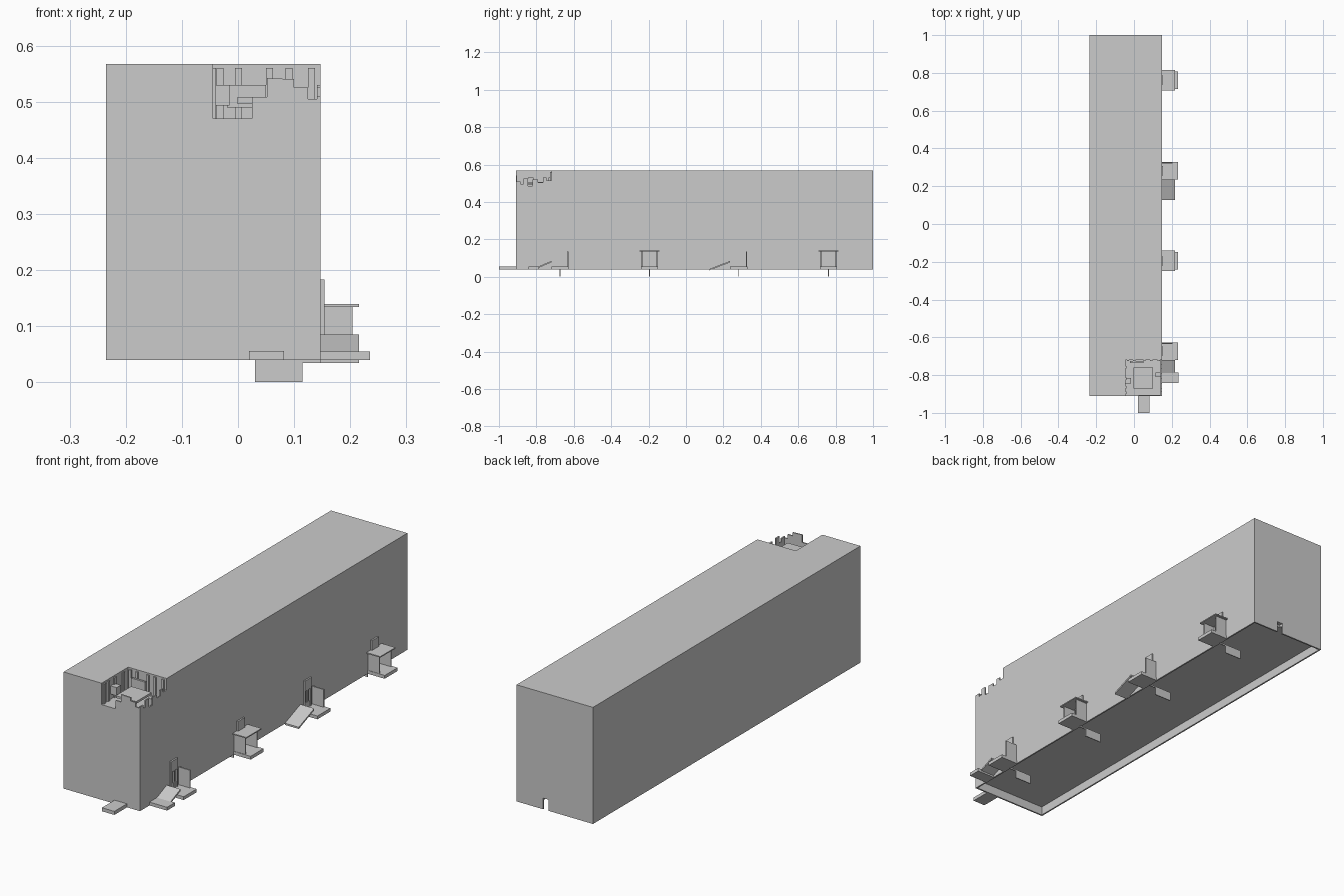
import bpy, bmesh

if "Cube" in bpy.data.objects:
    bpy.data.objects.remove(bpy.data.objects["Cube"])


def prism(name, pts, axis, a, b):
    """Extrude a 2D profile along axis 'x' (profile y,z) or 'y' (profile x,z)."""
    bm = bmesh.new()
    def place(p, t):
        return (t, p[0], p[1]) if axis == 'x' else (p[0], t, p[1])
    lo = [bm.verts.new(place(p, a)) for p in pts]
    hi = [bm.verts.new(place(p, b)) for p in pts]
    bm.faces.new(lo)
    bm.faces.new(hi)
    n = len(pts)
    for i in range(n):
        j = (i + 1) % n
        bm.faces.new((lo[i], lo[j], hi[j], hi[i]))
    bmesh.ops.recalc_face_normals(bm, faces=bm.faces)
    me = bpy.data.meshes.new(name)
    bm.to_mesh(me)
    bm.free()
    ob = bpy.data.objects.new(name, me)
    bpy.context.collection.objects.link(ob)
    return ob


def box(name, x0, x1, y0, y1, z0, z1):
    return prism(name, [(y0, z0), (y1, z0), (y1, z1), (y0, z1)], 'x', x0, x1)


def cut(ob, cutter):
    m = ob.modifiers.new("cut", 'BOOLEAN')
    m.operation = 'DIFFERENCE'
    m.solver = 'EXACT'
    m.object = cutter
    bpy.context.view_layer.objects.active = ob
    bpy.ops.object.modifier_apply(modifier=m.name)
    bpy.data.objects.remove(cutter)


L, R, F, B = -0.235, 0.147, -0.91, 1.0
BOT, TOP = 0.04, 0.567

# Main block: open shallow base, rear doorway, broken roof corner
body = box("building_block", L, R, F, B, BOT, TOP)
cut(body, box("base_recess", L + .007, R - .007, F + .007, B - .007, 0, 0.08))
cut(body, box("rear_doorway", -0.013, 0.014, B - .02, B + .02, 0, 0.09))
cut(body, box("roof_corner_gap", -0.045, R + .05, F - .05, -0.72, 0.47, TOP + .05))

# Jagged remains of the front and right walls around the gap
front_steps = [(.025, .47), (R, .47), (R, .505), (.125, .505), (.125, .525), (.1, .525),
               (.1, .54), (.052, .542), (.052, .508), (.025, .508)]
prism("broken_front_wall", front_steps, 'y', F, F + .006)
right_steps = [(F, .47), (-.72, .47), (-.72, .515), (-.745, .515), (-.745, .53), (-.765, .53),
               (-.765, .505), (-.79, .505), (-.79, .52), (-.82, .52), (-.82, .485),
               (-.845, .485), (-.845, .525), (-.87, .525), (-.87, .495), (-.885, .495),
               (-.885, .51), (F, .51)]
prism("broken_right_wall", right_steps, 'x', R - .006, R)

# Exposed floor and the posts and panels inside the gap
box("exposed_floor", -0.002, 0.1, -0.87, -0.76, 0.497, 0.507)
for i, x in enumerate((-.038, -.005, .05, .085, .125)):
    box(f"rear_post_{i}", x, x + .012, -0.726, -0.72, .47, TOP - .007)
for i, y in enumerate((-.9, -.87, -.825, -.765)):
    box(f"left_post_{i}", -.045, -.039, y, y + .013, .47, TOP - .007)
box("rear_wall_panel", -.02, .05, -.735, -.726, .49, .53)
box("left_wall_panel", -.045, -.015, -.845, -.815, .493, .53)
box("right_wall_rubble", .115, R - .006, -.81, -.785, .47, .505)

# Entrance modules along the right wall
for n, yc in enumerate((-0.673, -0.195, 0.282, 0.762)):
    covered = n % 2 == 1

    # Door frame with tall head panel
    box(f"door_head_{n}", R, R + .007, yc - .024, yc + .024, .135, .183)
    for s in (-1, 1):
        c = yc + s * .02
        box(f"door_jamb_{n}_{s}", R, R + .007, c - .004, c + .004, .055, .135)
    box(f"door_mullion_{n}", R, R + .006, yc - .003, yc + .004, .055, .135)
    box(f"door_lower_panel_{n}", R, R + .004, yc - .02, yc + .02, .055, .08)

    # Landing and the side screens
    box(f"landing_{n}", R, .232, yc - .046, yc + .046, .04, .055)
    box(f"far_screen_{n}", R, .204, yc + .038, yc + .044, .055, .135)
    if covered:
        box(f"near_screen_{n}", R, .204, yc - .044, yc - .038, .055, .135)
        box(f"awning_{n}", R, .216, yc - .054, yc + .054, .134, .139)
    else:
        # Sloping ramp, shorter where it meets the low platform
        length = .11 if n == 2 else .07
        z0 = .042 if n == 2 else .055
        y1 = yc - .046
        y0 = y1 - length
        prism(f"ramp_{n}", [(y0, z0), (y1, .085), (y1, .077), (y0, z0 - .008)],
              'x', R, .216)

    # Thin support fin under the wall
    prism(f"support_fin_{n}", [(.03, 0), (.115, 0), (.115, .034), (R, .034), (R, .041), (.03, .041)],
          'y', yc - .002, yc + .002)

# Low platforms at the front and the first ramp
box("front_step", .02, .082, -1.0, F, .04, .056)
box("ramp_platform", R, .235, -.842, -.786, .04, .055)
